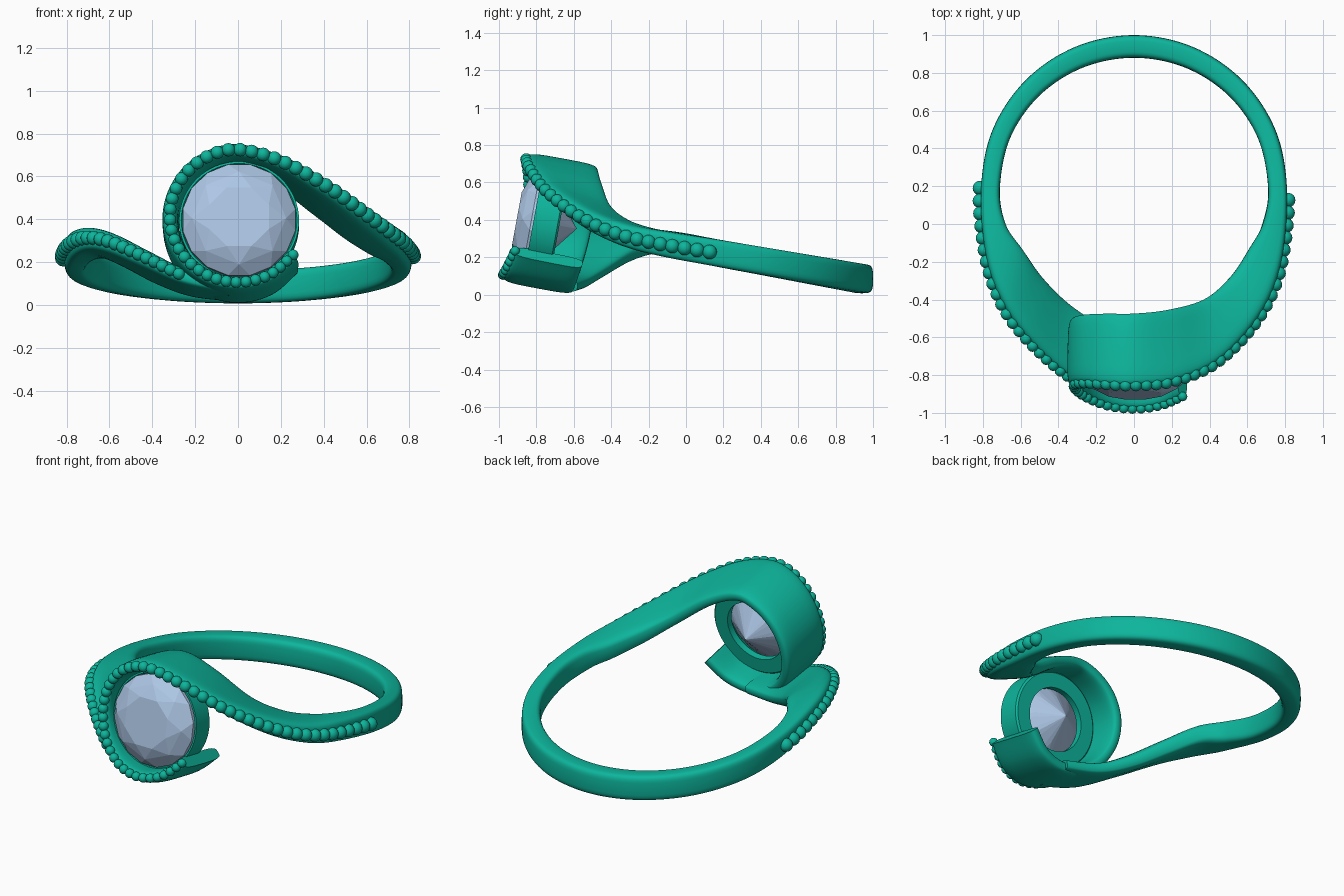
import bpy, bmesh
from math import sin, cos, radians, pi, copysign
from mathutils import Vector as V, Matrix

if "Cube" in bpy.data.objects:
    bpy.data.objects.remove(bpy.data.objects["Cube"])


def material(name, rgb):
    m = bpy.data.materials.new(name)
    m.diffuse_color = (*rgb, 1)
    m.use_nodes = True
    m.node_tree.nodes["Principled BSDF"].inputs["Base Color"].default_value = m.diffuse_color
    return m


METAL = material("teal_metal", (0.004, 0.46, 0.33))
STONE = material("pale_stone", (0.42, 0.57, 0.79))


def finish(bm, name, mat, smooth=None):
    bmesh.ops.recalc_face_normals(bm, faces=bm.faces)
    me = bpy.data.meshes.new(name)
    bm.to_mesh(me)
    bm.free()
    ob = bpy.data.objects.new(name, me)
    bpy.context.collection.objects.link(ob)
    me.materials.append(mat)
    if smooth:
        bpy.context.view_layer.objects.active = ob
        ob.select_set(True)
        bpy.ops.object.shade_smooth_by_angle(angle=radians(smooth))
        ob.select_set(False)
    return ob


# Band stations: front edge, inner edge, thickness
stations = []


def add(f, b, t):
    stations.append((V(f), V(b), t))


# Curl around the stone, from the free tail clockwise to the top
for i in range(10):
    a = radians(-36 - 234 * i / 9)
    x, z = 0.318 * cos(a), 0.415 + 0.31 * sin(a)
    y = -0.912 + 0.2 * (z - 0.415) + 0.6 * x * x
    add((x, y, z), (x * 0.98, y + 0.375 - 0.3 * x * x, z - 0.07), 0.075)
# Right shoulder
add((.20, -.83, .672), (.18, -.455, .58), .078)
add((.42, -.74, .55), (.37, -.40, .44), .09)
add((.60, -.57, .42), (.51, -.28, .34), .11)
add((.72, -.38, .33), (.61, -.13, .285), .125)
add((.785, -.16, .275), (.68, .0, .26), .137)
right_end = len(stations)
# Plain back of the ring
for i in range(9):
    a = pi * i / 8
    c, s = cos(a), sin(a)
    y = .19 + .81 * s
    z = .25 - .165 * y
    add((.81 * c, y, z), (.71 * c, .19 + .69 * s, z), .145 + .01 * s)
left_start = len(stations) - 1
# Left shoulder, dipping beneath the curl
add((-.785, -.16, .282), (-.68, .0, .26), .137)
add((-.71, -.40, .312), (-.60, -.13, .265), .12)
add((-.60, -.57, .295), (-.50, -.28, .21), .105)
add((-.42, -.75, .215), (-.36, -.42, .125), .09)
left_end = len(stations)
add((-.25, -.86, .135), (-.20, -.52, .065), .08)
add((-.05, -.91, .088), (.0, -.58, .042), .07)

SUB = 8


def spline(p0, p1, p2, p3, t):
    return 0.5 * (2 * p1 + (p2 - p0) * t + (2 * p0 - 5 * p1 + 4 * p2 - p3) * t * t
                  + (3 * p1 - p0 - 3 * p2 + p3) * t ** 3)


path = []
n = len(stations)
for i in range(n - 1):
    q = [stations[min(max(i + k, 0), n - 1)] for k in (-1, 0, 1, 2)]
    for j in range(SUB + (i == n - 2)):
        path.append([spline(*(s[k] for s in q), j / SUB) for k in range(3)])

# Band swept as a rounded rectangle
bm = bmesh.new()
SEC = 28
rings = []
for i, (f, b, t) in enumerate(path):
    lo, hi = path[max(i - 1, 0)], path[min(i + 1, len(path) - 1)]
    tan = (hi[0] + hi[1] - lo[0] - lo[1]).normalized()
    nrm = tan.cross(b - f).normalized()
    mid, half = (f + b) / 2, (b - f) / 2
    ring = []
    for k in range(SEC):
        a = 2 * pi * k / SEC
        u = copysign(abs(cos(a)) ** 0.5, cos(a))
        v = copysign(abs(sin(a)) ** 0.5, sin(a))
        ring.append(bm.verts.new(mid + half * u + nrm * (v * t / 2)))
    rings.append(ring)
for r0, r1 in zip(rings, rings[1:]):
    for k in range(SEC):
        m = (k + 1) % SEC
        bm.faces.new((r0[k], r0[m], r1[m], r1[k]))
bm.faces.new(rings[0])
bm.faces.new(rings[-1])
finish(bm, "twisted_band", METAL, 50)


# Rows of beads along the front edge
def bead_row(name, first, last, r0, r1):
    pts = path[first * SUB:last * SUB + 1]
    total = sum((q[0] - p[0]).length for p, q in zip(pts, pts[1:]))
    bm = bmesh.new()
    run, due = 0.0, 0.0
    for p, q in zip(pts, pts[1:]):
        step = (q[0] - p[0]).length
        while due <= run + step:
            r = r0 + (r1 - r0) * due / total
            c = p[0].lerp(q[0], (due - run) / step)
            out = (p[0] - p[1]).normalized() * 0.005
            bmesh.ops.create_uvsphere(bm, u_segments=16, v_segments=10, radius=r,
                                      matrix=Matrix.Translation(c + out))
            due += r * 1.75
        run += step
    finish(bm, name, METAL, 60)


bead_row("curl_and_right_beads", 0, right_end, .025, .039)
bead_row("left_beads", left_start, left_end, .039, .027)

# Tilted frame for the stone: local z runs backward along its axis
axis = V((0, .98, -.18)).normalized()
frame = Matrix.Translation((0.005, -.815, .395)) @ axis.to_track_quat('Z', 'Y').to_matrix().to_4x4()

# Faceted round stone as a convex hull of facet corners
bm = bmesh.new()
for depth, rad, count, turn in ((-.09, .15, 8, .5), (-.06, .22, 8, 0), (-.012, .268, 16, .5),
                                (.02, .268, 16, .5), (.13, .135, 8, 0), (.235, 0, 1, 0)):
    for k in range(count):
        a = 2 * pi * (k + turn) / count
        bm.verts.new((rad * cos(a), rad * sin(a), depth))
bmesh.ops.convex_hull(bm, input=bm.verts)
bm.transform(frame)
finish(bm, "round_stone", STONE)

# Bezel cup holding the stone
bm = bmesh.new()
profile = ((.28, .0), (.28, .13), (.27, .14), (.185, .14), (.185, .10), (.262, .02), (.27, .0))
loops = [[bm.verts.new((r * cos(2 * pi * k / 64), r * sin(2 * pi * k / 64), d))
          for k in range(64)] for r, d in profile]
for p, q in zip(loops, loops[1:] + loops[:1]):
    for k in range(64):
        m = (k + 1) % 64
        bm.faces.new((p[k], p[m], q[m], q[k]))
bm.transform(frame)
finish(bm, "bezel", METAL, 35)
